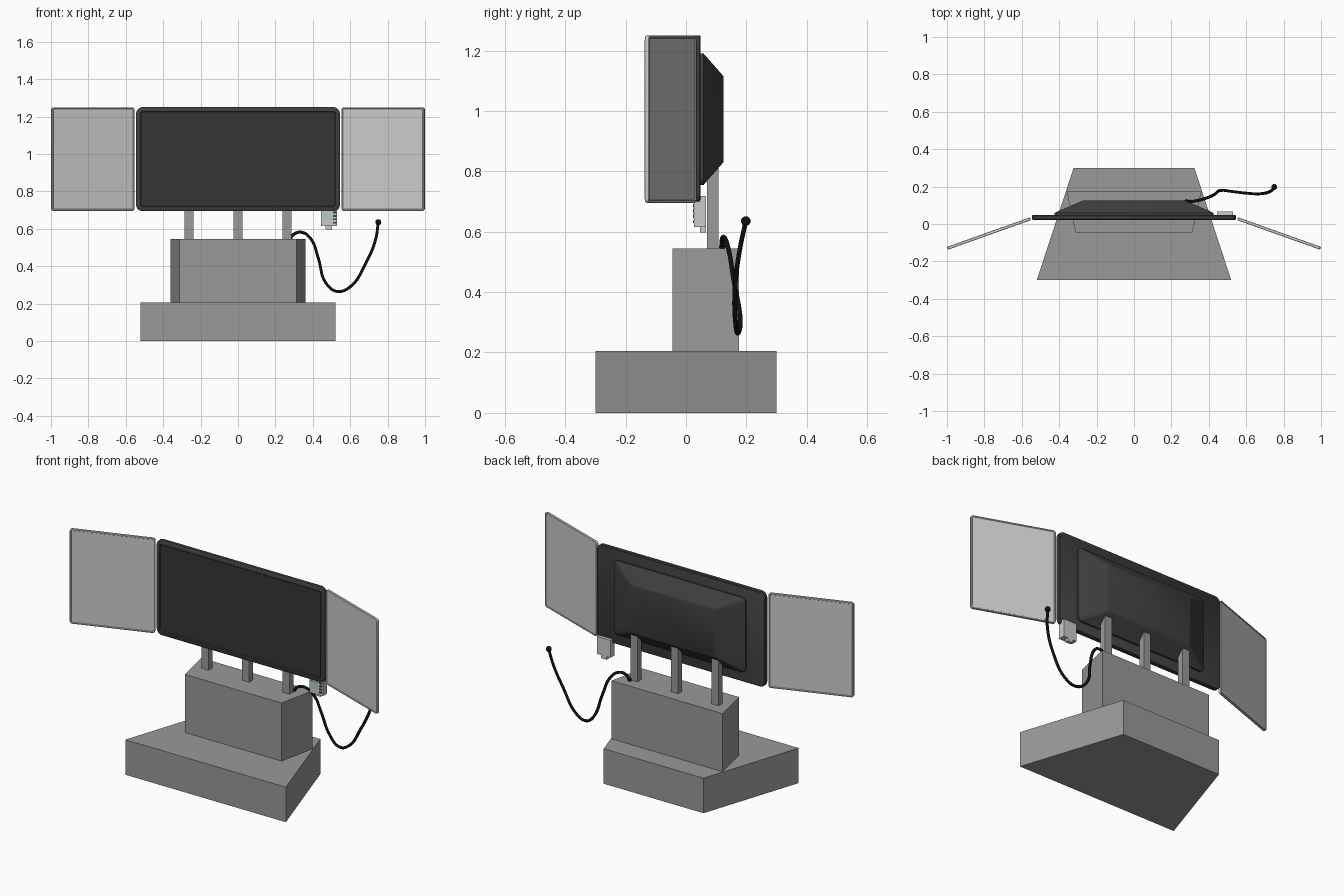
import bpy, bmesh, math
from mathutils import Vector

if "Cube" in bpy.data.objects:
    bpy.data.objects.remove(bpy.data.objects["Cube"])


def mat(name, v):
    m = bpy.data.materials.new(name)
    m.diffuse_color = (*v, 1) if isinstance(v, tuple) else (v, v, v, 1)
    m.use_nodes = True
    m.node_tree.nodes["Principled BSDF"].inputs["Base Color"].default_value = m.diffuse_color
    return m


STONE = mat("stone_grey", 0.32)
DARK = mat("dark_plastic", 0.05)
GLASS = mat("screen_black", 0.035)
PANEL = mat("panel_grey", 0.62)
BLACK = mat("cable_black", 0.005)
LIGHT = mat("box_grey", 0.6)
GREEN = mat("display_green", (0.45, 0.6, 0.53))


def make(name, rings, material, smooth=None):
    """Loft closed rings of points, capping both ends."""
    bm = bmesh.new()
    vs = [[bm.verts.new(p) for p in r] for r in rings]
    n = len(vs[0])
    for a, b in zip(vs, vs[1:]):
        for i in range(n):
            j = (i + 1) % n
            bm.faces.new((a[i], a[j], b[j], b[i]))
    bm.faces.new(vs[0][::-1])
    bm.faces.new(vs[-1])
    bmesh.ops.recalc_face_normals(bm, faces=bm.faces)
    me = bpy.data.meshes.new(name)
    bm.to_mesh(me)
    bm.free()
    ob = bpy.data.objects.new(name, me)
    bpy.context.collection.objects.link(ob)
    me.materials.append(material)
    if smooth:
        bpy.ops.object.select_all(action='DESELECT')
        ob.select_set(True)
        bpy.context.view_layer.objects.active = ob
        bpy.ops.object.shade_smooth_by_angle(angle=math.radians(smooth))
    return ob


def box(name, x0, x1, y0, y1, z0, z1, material):
    return make(name, [[(x0, y0, z), (x1, y0, z), (x1, y1, z), (x0, y1, z)]
                       for z in (z0, z1)], material)


def trapezoid(name, front, back, y0, y1, z0, z1):
    return make(name, [[(-front, y0, z), (front, y0, z), (back, y1, z), (-back, y1, z)]
                       for z in (z0, z1)], STONE)


def rounded(hw, hh, r, y, cz=0.0, seg=5):
    """Rounded rectangle in the XZ plane."""
    pts = []
    for k, (sx, sz) in enumerate([(1, 1), (-1, 1), (-1, -1), (1, -1)]):
        for i in range(seg + 1):
            a = math.pi / 2 * (k + i / seg)
            pts.append((sx * (hw - r) + r * math.cos(a), y,
                        cz + sz * (hh - r) + r * math.sin(a)))
    return pts


# Stepped pedestal
trapezoid("base", 0.52, 0.323, -0.30, 0.30, 0, 0.205)
trapezoid("upper_plinth", 0.313, 0.36, -0.045, 0.175, 0.205, 0.545)

# Three support posts running into the monitor back
for i, x in enumerate((-0.262, 0, 0.262)):
    box(f"post_{i + 1}", x - 0.023, x + 0.023, 0.07, 0.107, 0.545, 0.835, STONE)

# Monitor: bezel with recessed screen, and tapered rear housing
CZ = 0.9725
make("monitor_frame", [rounded(w, h, r, y, CZ) for w, h, r, y in (
    (0.518, 0.251, 0.012, 0.027), (0.522, 0.255, 0.014, 0.021),
    (0.539, 0.272, 0.030, 0.021), (0.545, 0.278, 0.034, 0.026),
    (0.545, 0.278, 0.034, 0.044), (0.541, 0.274, 0.032, 0.048))], DARK, 40)
make("screen", [rounded(0.518, 0.251, 0.012, y, CZ) for y in (0.025, 0.03)], GLASS)
make("rear_housing", [rounded(w, h, r, y, CZ) for w, h, r, y in (
    (0.425, 0.218, 0.025, 0.046), (0.425, 0.218, 0.025, 0.058),
    (0.418, 0.212, 0.022, 0.063), (0.28, 0.145, 0.014, 0.122),
    (0.274, 0.140, 0.012, 0.125))], DARK, 50)

# Angled side panels with a thin raised rim
for side, s in (("left", -1), ("right", 1)):
    ob = make(f"{side}_panel", [rounded(w, h, r, y) for w, h, r, y in (
        (0.226, 0.268, 0.008, -0.005), (0.228, 0.270, 0.009, -0.008),
        (0.233, 0.275, 0.013, -0.008), (0.235, 0.277, 0.014, -0.006),
        (0.235, 0.277, 0.014, 0.006), (0.233, 0.275, 0.013, 0.008),
        (0.228, 0.270, 0.009, 0.008), (0.226, 0.268, 0.008, 0.005))], PANEL, 30)
    ob.location = (s * 0.776, -0.051, CZ)
    ob.rotation_euler.z = -s * math.radians(19.6)

# Control box hanging under the monitor
box("control_box", 0.443, 0.53, 0.027, 0.066, 0.615, 0.718, LIGHT)
box("control_box_plug", 0.468, 0.503, 0.046, 0.066, 0.597, 0.616, LIGHT)
box("control_display", 0.45, 0.5, 0.0245, 0.028, 0.645, 0.688, GREEN)
for i in range(4):
    z = 0.628 + i * 0.018
    box(f"control_button_{i + 1}", 0.507, 0.526, 0.024, 0.028, z, z + 0.009, DARK)

# Hanging cable with round ends
path = [(0.28, 0.12, 0.55), (0.305, 0.12, 0.575), (0.345, 0.127, 0.58),
        (0.39, 0.14, 0.545), (0.43, 0.158, 0.44), (0.47, 0.18, 0.31),
        (0.53, 0.173, 0.265), (0.60, 0.165, 0.29), (0.68, 0.162, 0.41),
        (0.735, 0.178, 0.54), (0.75, 0.198, 0.635)]
cu = bpy.data.curves.new("cable", 'CURVE')
cu.dimensions = '3D'
cu.bevel_depth = 0.008
cu.bevel_resolution = 2
cu.resolution_u = 6
cu.use_fill_caps = True
sp = cu.splines.new('BEZIER')
sp.bezier_points.add(len(path) - 1)
for bp, p in zip(sp.bezier_points, path):
    bp.co = Vector(p)
    bp.handle_left_type = bp.handle_right_type = 'AUTO'
cu.materials.append(BLACK)
bpy.context.collection.objects.link(bpy.data.objects.new("cable", cu))
for name, p, r in (("cable_socket", path[0], 0.011), ("cable_end", path[-1], 0.016)):
    bpy.ops.mesh.primitive_uv_sphere_add(segments=12, ring_count=8, radius=r, location=p)
    ob = bpy.context.object
    ob.name = name
    ob.data.materials.append(BLACK)
    bpy.ops.object.shade_smooth()
